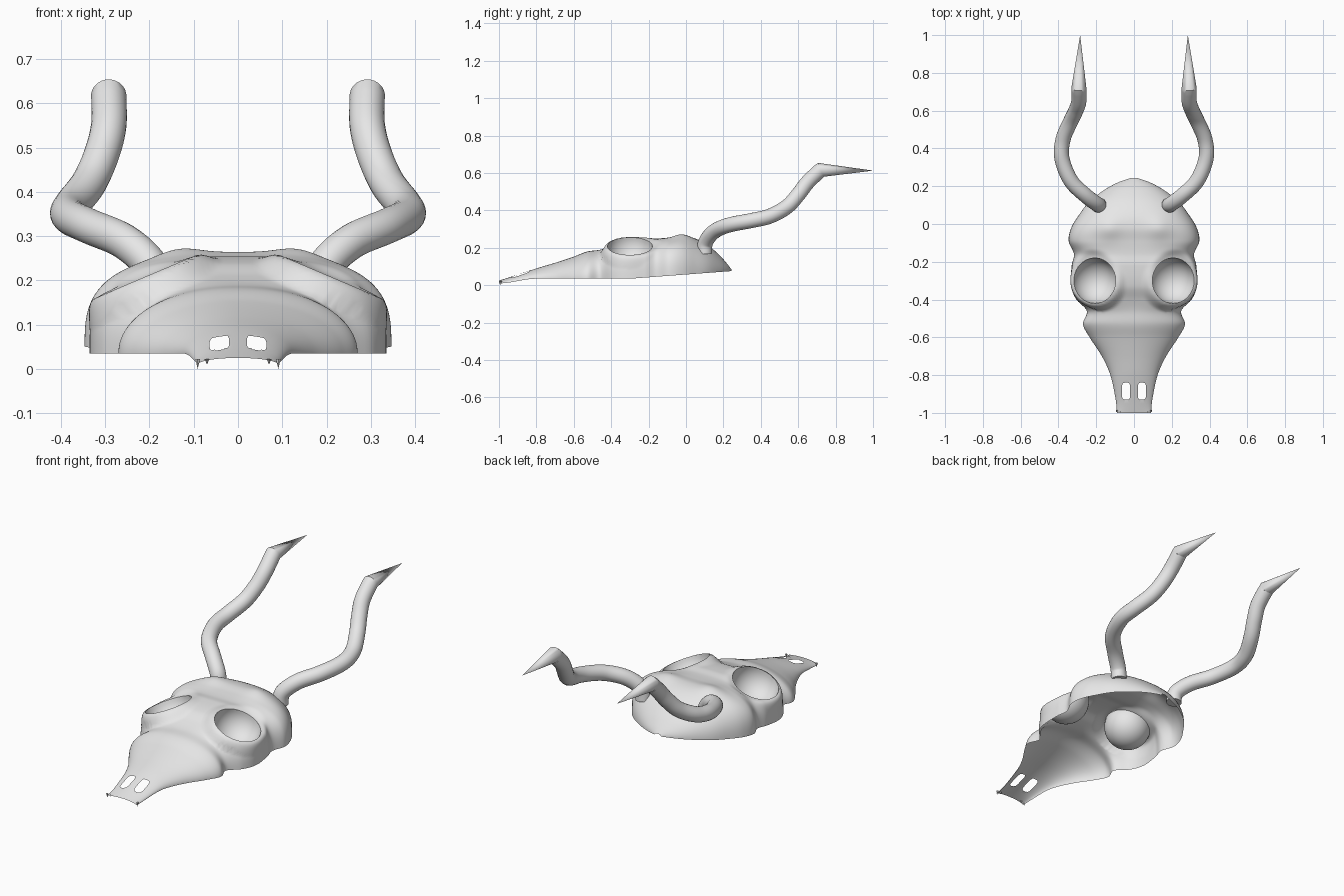
import bpy, bmesh, math
from mathutils import Vector, Matrix

cube = bpy.data.objects.get("Cube")
if cube:
    bpy.data.objects.remove(cube, do_unlink=True)

bone = bpy.data.materials.new("bone_grey")
bone.use_nodes = True
bone.diffuse_color = (0.8, 0.8, 0.8, 1)
bone.node_tree.nodes["Principled BSDF"].inputs["Base Color"].default_value = bone.diffuse_color


def finish(bm, name, angle=40):
    mesh = bpy.data.meshes.new(name)
    bm.to_mesh(mesh)
    bm.free()
    mesh.materials.append(bone)
    obj = bpy.data.objects.new(name, mesh)
    bpy.context.collection.objects.link(obj)
    bpy.ops.object.select_all(action="DESELECT")
    obj.select_set(True)
    bpy.context.view_layer.objects.active = obj
    bpy.ops.object.shade_smooth_by_angle(angle=math.radians(angle))
    return obj


def smooth(t):
    t = max(0, min(1, t))
    return t * t * (3 - 2 * t)


def spline(p, q, r, s, t):
    """Catmull-Rom point between q and r."""
    return q + 0.5 * t * ((r - p) + t * ((2*p - 5*q + 4*r - s) + t * (3*(q - r) + s - p)))


# Skull arches: position y, half width, crown height, squareness
ARCHES = [
    (-1.0, .09, .025, 2), (-.93, .097, .047, 2), (-.8, .125, .09, 2),
    (-.7, .17, .12, 2), (-.6, .235, .153, 2), (-.53, .27, .18, 2.1),
    (-.46, .25, .19, 2.4), (-.4, .305, .21, 3), (-.33, .333, .24, 3.5),
    (-.22, .33, .254, 3.4), (-.16, .318, .25, 2.9), (-.09, .346, .255, 3),
    (-.02, .332, .264, 2.8), (.05, .29, .25, 2.5), (.12, .235, .212, 2.3),
    (.18, .158, .16, 2.2), (.22, .085, .115, 2.1), (.243, .02, .085, 2)]
COLS = 96
EYE_R = 0.12
EYE = Vector((0.208, -0.3, 0.209))
TILT = math.radians(23)


def arch_at(y):
    k = max(i for i in range(len(ARCHES) - 1) if ARCHES[i][0] <= y)
    a, b = ARCHES[k], ARCHES[k + 1]
    before, after = ARCHES[max(k - 1, 0)], ARCHES[min(k + 2, len(ARCHES) - 1)]
    t = (y - a[0]) / (b[0] - a[0])
    values = []
    for c in (1, 2, 3):
        # Slope-matched curve through unevenly spaced arches
        m0 = (b[c] - before[c]) / (b[0] - before[0])
        m1 = (after[c] - a[c]) / (after[0] - a[0])
        h = b[0] - a[0]
        values.append((2*t**3 - 3*t**2 + 1) * a[c] + (t**3 - 2*t**2 + t) * h * m0
                      + (3*t**2 - 2*t**3) * b[c] + (t**3 - t**2) * h * m1)
    return values


def skull_point(y, theta):
    w, top, n = arch_at(y)
    base = 0.035 + 0.075 * max(0, y + .3) - 0.025 * smooth((-.8 - y) / .2)
    c, s = math.cos(theta), math.sin(theta)
    r = (abs(c)**n + abs(s)**n) ** (-1 / n)
    x, z = w * r * c, base + (top - base) * r * s
    # Twin brow bumps
    bump = math.exp(-((abs(x) - .135) / .06)**2 - ((y + .02) / .06)**2)
    return Vector((x, y, z + 0.014 * bump * s))


def eye_frame(side):
    normal = Vector((side * math.sin(TILT), 0, math.cos(TILT)))
    return Vector((side * EYE.x, EYE.y, EYE.z)), normal


def eye_split(p, side):
    """Height over the socket plane, and offset inside that plane."""
    centre, normal = eye_frame(side)
    h = (p - centre).dot(normal)
    return h, (p - centre) - normal * h


def nostril_offset(p, side):
    dx, dy = (p.x - side * .042) / .022, (p.y + .885) / .045
    return (dx**4 + dy**4) ** .25


# Skull shell
bm = bmesh.new()
rows = 150
ys = [-1 + 1.243 * i / rows for i in range(rows + 1)]
ys[-1] -= 1e-6
grid = [[bm.verts.new(skull_point(y, math.pi * j / COLS)) for j in range(COLS + 1)] for y in ys]
for i in range(rows):
    for j in range(COLS):
        bm.faces.new((grid[i][j], grid[i+1][j], grid[i+1][j+1], grid[i][j+1]))

for side in (-1, 1):
    centre, normal = eye_frame(side)
    # Flatten the surroundings into the socket plane
    for v in bm.verts:
        h, flat = eye_split(v.co, side)
        if h > -0.06 and flat.length < EYE_R * 1.4:
            v.co -= normal * h * (1 - smooth((flat.length / EYE_R - 1) / .4))
    # Cut the eye opening and round its rim
    doomed = []
    for f in bm.faces:
        h, flat = eye_split(f.calc_center_median(), side)
        if h > -0.03 and flat.length < EYE_R:
            doomed.append(f)
    ring = {v for f in doomed for v in f.verts}
    bmesh.ops.delete(bm, geom=doomed, context="FACES")
    for v in ring:
        if v.is_valid:
            v.co = centre + eye_split(v.co, side)[1].normalized() * EYE_R
    # Cut the nostril
    doomed = [f for f in bm.faces if nostril_offset(f.calc_center_median(), side) < 1]
    ring = {v for f in doomed for v in f.verts}
    bmesh.ops.delete(bm, geom=doomed, context="FACES")
    for v in ring:
        if v.is_valid:
            k = nostril_offset(v.co, side)
            v.co.x = side * .042 + (v.co.x - side * .042) / k
            v.co.y = -.885 + (v.co.y + .885) / k
finish(bm, "skull_shell", 50)

# Eye sockets: hollow half spheres
for side, name in ((-1, "right"), (1, "left")):
    bm = bmesh.new()
    bmesh.ops.create_uvsphere(bm, u_segments=48, v_segments=24, radius=EYE_R)
    bmesh.ops.delete(bm, geom=[v for v in bm.verts if v.co.z > .001], context="VERTS")
    bmesh.ops.reverse_faces(bm, faces=bm.faces)
    centre, normal = eye_frame(side)
    turn = normal.to_track_quat("Z", "Y").to_matrix().to_4x4()
    bmesh.ops.transform(bm, matrix=Matrix.Translation(centre) @ turn, verts=bm.verts)
    finish(bm, name + "_eye_socket")

# Small splinters at the end of the snout
for side, name in ((-1, "right"), (1, "left")):
    bm = bmesh.new()
    for x, length in ((.091, .022), (.07, .012)):
        bmesh.ops.create_cone(bm, segments=6, radius1=0, radius2=.006, depth=length,
                              matrix=Matrix.Translation((side * x, -.99, .022 - length / 2)))
    finish(bm, name + "_snout_splinters")

# Horns: twisting tubes with a bent, pointed tip
PATH = [Vector(p) for p in (
    (.185, .1, .17), (.195, .105, .23), (.255, .15, .287), (.335, .23, .322),
    (.382, .35, .346), (.375, .45, .37), (.337, .54, .42), (.308, .6, .485),
    (.292, .65, .55), (.292, .72, .617))]
TIP = Vector((.285, 1, .613))
HORN_R = 0.04


def horn(side, name):
    line = []
    for k in range(len(PATH) - 1):
        p, s = PATH[max(k - 1, 0)], PATH[min(k + 2, len(PATH) - 1)]
        line += [spline(p, PATH[k], PATH[k+1], s, t / 6) for t in range(6)]
    line += [PATH[-1], TIP]
    bm = bmesh.new()
    rings, across, last = [], Vector((1, 0, 0)), None
    for i, p in enumerate(line[:-1]):
        ahead = (line[i+1] - p).normalized()
        behind = (p - line[i-1]).normalized() if i else ahead
        along = (ahead + behind).normalized()
        if last:
            across = last.rotation_difference(along) @ across
        across = (across - along * across.dot(along)).normalized()
        last = along
        up = along.cross(across)
        ring = []
        for j in range(24):
            a = math.tau * j / 24
            ring.append(bm.verts.new(p + HORN_R * (across * math.cos(a) + up * math.sin(a))))
        rings.append(ring)
    point = bm.verts.new(TIP)
    for j in range(24):
        n = (j + 1) % 24
        for a, b in zip(rings, rings[1:]):
            bm.faces.new((a[j], a[n], b[n], b[j]))
        bm.faces.new((rings[-1][j], rings[-1][n], point))
    bm.faces.new(rings[0])
    for v in bm.verts:
        v.co.x *= side
    bmesh.ops.recalc_face_normals(bm, faces=bm.faces)
    finish(bm, name, 35)


horn(-1, "right_horn")
horn(1, "left_horn")
